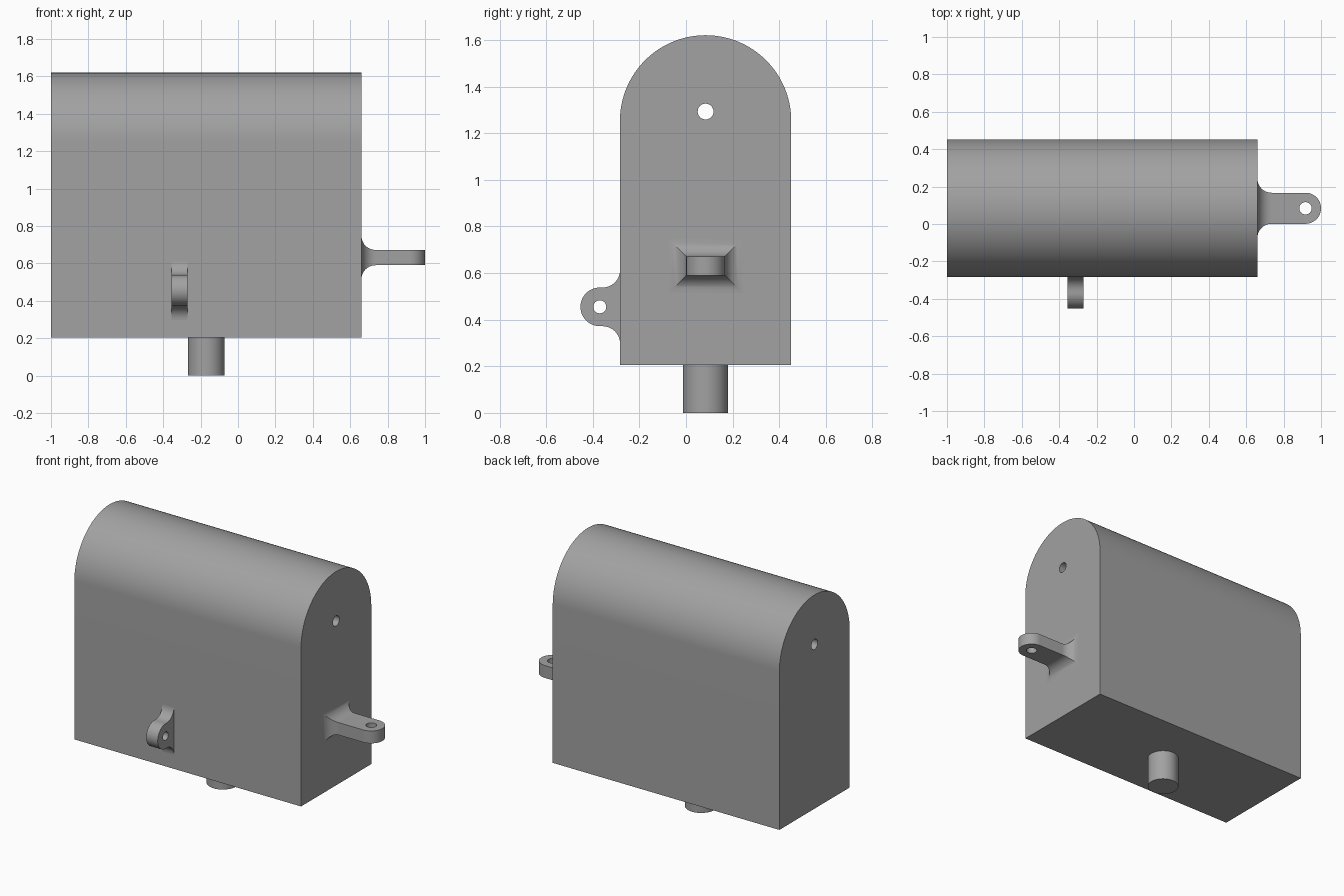
import bpy, bmesh, math
from mathutils import Vector

if "Cube" in bpy.data.objects:
    bpy.data.objects.remove(bpy.data.objects["Cube"])

grey = bpy.data.materials.new("mid grey")
grey.diffuse_color = (0.36, 0.36, 0.36, 1)
grey.use_nodes = True
grey.node_tree.nodes["Principled BSDF"].inputs["Base Color"].default_value = grey.diffuse_color

WALL_X, WALL_Y, MID_Y = 0.66, -0.283, 0.084


def arc(cx, cy, r, a0, a1, n):
    """Points on an arc, angles in degrees."""
    angles = [math.radians(a0 + (a1 - a0) * i / n) for i in range(n + 1)]
    return [(cx + r * math.cos(a), cy + r * math.sin(a)) for a in angles]


def prism(name, pts, axis, lo, hi):
    """Extrude a flat outline along x, y or z."""
    place = {"x": lambda a, b, t: (t, a, b),
             "y": lambda a, b, t: (a, t, b),
             "z": lambda a, b, t: (a, b, t)}[axis]
    bm = bmesh.new()
    face = bm.faces.new([bm.verts.new(place(a, b, lo)) for a, b in pts])
    ext = bmesh.ops.extrude_face_region(bm, geom=[face])
    bmesh.ops.translate(bm, vec=Vector(place(0, 0, hi - lo)),
                        verts=[g for g in ext["geom"] if isinstance(g, bmesh.types.BMVert)])
    bmesh.ops.recalc_face_normals(bm, faces=bm.faces)
    mesh = bpy.data.meshes.new(name)
    bm.to_mesh(mesh)
    bm.free()
    mesh.materials.append(grey)
    obj = bpy.data.objects.new(name, mesh)
    bpy.context.collection.objects.link(obj)
    return obj


def boolean(obj, tool, operation):
    mod = obj.modifiers.new(operation.lower(), "BOOLEAN")
    mod.object, mod.operation, mod.solver = tool, operation, "EXACT"
    bpy.context.view_layer.objects.active = obj
    bpy.ops.object.modifier_apply(modifier=mod.name)
    bpy.data.objects.remove(tool)


def drill(obj, u, v, r, axis, lo, hi):
    boolean(obj, prism("drill", arc(u, v, r, 0, 345, 23), axis, lo, hi), "DIFFERENCE")


def flare(half, f):
    """Concave fillet from the wall down to the given half width."""
    return arc(f, half + f, f, 180, 270, 10)


def mirrored(pts):
    return pts + [(u, -v) for u, v in reversed(pts)]


def lug_outline(length, r, f):
    """Filleted tab with a round tip, growing out of a wall at u = 0."""
    fillet = flare(r, f)
    return fillet + arc(length, 0, r, 90, -90, 24) + [(u, -v) for u, v in reversed(fillet)]


# Body: box with a half-round top and a small hole running through
arch = arc(MID_Y, 1.253, 0.3675, 0, 180, 64)
body = prism("body", [(0.4515, 0.205)] + arch + [(WALL_Y, 0.205)][::1], "x", -1, WALL_X)
drill(body, MID_Y, 1.293, 0.034, "x", -1.1, 0.8)

# Round peg underneath
peg = prism("bottom_peg", arc(-0.17, MID_Y, 0.097, 0, 352.5, 47), "z", 0, 0.205)

# Front lug: thin upright tab
outline = [(WALL_Y - u, 0.455 + v) for u, v in lug_outline(0.087, 0.083, 0.075)]
front_lug = prism("front_lug", outline, "x", -0.355, -0.271)
drill(front_lug, -0.37, 0.455, 0.028, "x", -0.5, -0.1)

# Side lug: flat tab flared on all four sides, from two crossed outlines
outline = [(WALL_X + u, MID_Y + v) for u, v in lug_outline(0.257, 0.083, 0.075)]
side_lug = prism("side_lug", outline, "z", 0.4, 0.86)
section = mirrored([(-0.05, 0.116)] + flare(0.041, 0.075) + [(0.4, 0.041)])
thickness = prism("thickness", [(WALL_X + u, 0.631 + v) for u, v in section], "y", -0.3, 0.5)
boolean(side_lug, thickness, "INTERSECT")
drill(side_lug, 0.917, MID_Y, 0.033, "z", 0.3, 0.9)

# Smooth curves, keep hard edges
for obj in (body, peg, front_lug, side_lug):
    bpy.ops.object.select_all(action="DESELECT")
    obj.select_set(True)
    bpy.context.view_layer.objects.active = obj
    bpy.ops.object.shade_smooth_by_angle(angle=math.radians(30))
